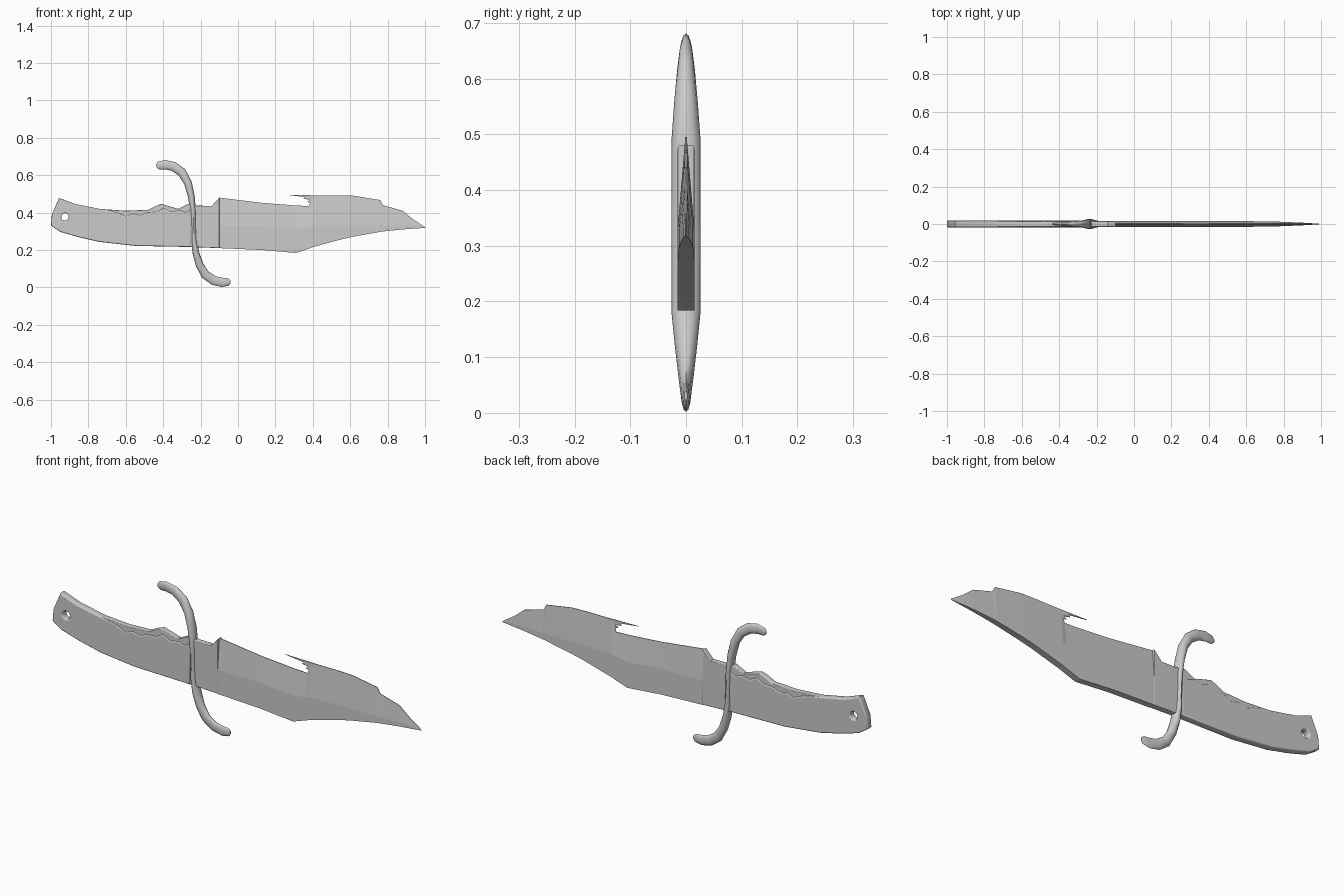
import bpy
import bmesh
import math
from mathutils import Vector

cube = bpy.data.objects.get("Cube")
if cube:
    bpy.data.objects.remove(cube, do_unlink=True)

# One plain steel grey for every part
steel = bpy.data.materials.new("steel grey")
steel.use_nodes = True
GREY = (0.6, 0.6, 0.6, 1.0)
steel.diffuse_color = GREY
steel.node_tree.nodes["Principled BSDF"].inputs["Base Color"].default_value = GREY


def select_only(ob):
    bpy.ops.object.select_all(action='DESELECT')
    ob.select_set(True)
    bpy.context.view_layer.objects.active = ob


def plate(name, outline, half, bevel=0.0, hole=None):
    """Upright plate from an x-z outline, with an optional round hole."""
    cu = bpy.data.curves.new(name, 'CURVE')
    cu.dimensions = '2D'
    cu.fill_mode = 'BOTH'
    cu.extrude = half - bevel
    cu.bevel_depth = bevel
    cu.bevel_resolution = 2
    cu.offset = -bevel
    loops = [outline]
    if hole:
        hx, hz, r = hole
        loops.append([(hx + r * math.cos(a * math.tau / 12),
                       hz + r * math.sin(a * math.tau / 12)) for a in range(12)])
    for loop in loops:
        sp = cu.splines.new('POLY')
        sp.points.add(len(loop) - 1)
        for p, (x, z) in zip(sp.points, loop):
            p.co = (x, z, 0, 1)
        sp.use_cyclic_u = True
    ob = bpy.data.objects.new(name, cu)
    bpy.context.collection.objects.link(ob)
    ob.rotation_euler.x = math.pi / 2
    select_only(ob)
    bpy.ops.object.convert(target='MESH')
    ob = bpy.context.object
    bpy.ops.object.transform_apply(location=False, rotation=True, scale=False)
    ob.data.materials.clear()
    ob.data.materials.append(steel)
    bpy.ops.object.shade_smooth_by_angle(angle=math.radians(35))
    return ob


def loft(name, rings, smooth):
    """Skin a row of equal rings and cap both ends."""
    bm = bmesh.new()
    rows = [[bm.verts.new(co) for co in ring] for ring in rings]
    n = len(rows[0])
    for a, b in zip(rows, rows[1:]):
        for i in range(n):
            j = (i + 1) % n
            bm.faces.new((a[i], a[j], b[j], b[i]))
    bm.faces.new(rows[0])
    bm.faces.new(rows[-1])
    bmesh.ops.recalc_face_normals(bm, faces=bm.faces)
    me = bpy.data.meshes.new(name)
    bm.to_mesh(me)
    bm.free()
    me.materials.append(steel)
    ob = bpy.data.objects.new(name, me)
    bpy.context.collection.objects.link(ob)
    if smooth:
        select_only(ob)
        bpy.ops.object.shade_smooth_by_angle(angle=math.radians(50))
    return ob


# Handle: full-length core with the wavy back, then thicker grip with a ragged upper edge
belly = [(-0.995, 0.39), (-1.0, 0.33), (-0.95, 0.297), (-0.85, 0.268),
         (-0.74, 0.243), (-0.55, 0.222)]
butt = [(-0.74, 0.42), (-0.87, 0.446), (-0.957, 0.478)]
lanyard_hole = (-0.925, 0.377, 0.02)

plate("handle_core", belly + [
    (-0.25, 0.216), (-0.10, 0.21), (-0.10, 0.48), (-0.14, 0.436), (-0.22, 0.437),
    (-0.265, 0.447), (-0.32, 0.42), (-0.37, 0.435), (-0.41, 0.446), (-0.44, 0.435),
    (-0.48, 0.415), (-0.6, 0.41)] + butt, 0.015, 0.003, lanyard_hole)
plate("handle_grip", belly + [
    (-0.25, 0.216), (-0.25, 0.42), (-0.28, 0.40), (-0.31, 0.412), (-0.36, 0.405),
    (-0.40, 0.425), (-0.43, 0.405), (-0.49, 0.40), (-0.52, 0.385), (-0.56, 0.395),
    (-0.6, 0.38), (-0.64, 0.398), (-0.68, 0.41)] + butt, 0.018, 0.006, lanyard_hole)

# Blade: stations of x, edge height and spine height, thick below the ridge, thin at the spine
stations = [(-0.10, 0.21, 0.48), (0.13, 0.20, 0.452), (0.31, 0.184, 0.438),
            (0.38, 0.208, 0.435), (0.40, 0.215, 0.492), (0.545, 0.255, 0.492),
            (0.62, 0.272, 0.49), (0.76, 0.297, 0.467), (0.775, 0.299, 0.44),
            (0.88, 0.31, 0.41), (0.935, 0.314, 0.365), (1.0, 0.318, 0.322)]
rings = []
for x, low, top in stations:
    half = 0.015 * min(1, (1.003 - x) / 0.3) ** 0.7
    ridge = min(0.33, (low + top) / 2)
    thin = min(half, 0.0015)
    rings.append([(x, -half, low), (x, -half, ridge), (x, -thin, top),
                  (x, thin, top), (x, half, ridge), (x, half, low)])
loft("blade", rings, False)

# Broken sliver pointing back from the clipped spine
plate("spine_prong", [(0.258, 0.495), (0.36, 0.483), (0.35, 0.474), (0.385, 0.468),
                      (0.37, 0.457), (0.395, 0.45), (0.38, 0.436), (0.43, 0.43),
                      (0.43, 0.492)], 0.002)

# Guard: S-shaped bar, deepest where it wraps the handle; x, z, half width, half depth
path = [(-0.437, 0.648, 0.008, 0.003), (-0.425, 0.651, 0.021, 0.007),
        (-0.39, 0.656, 0.025, 0.009), (-0.345, 0.647, 0.025, 0.012),
        (-0.30, 0.615, 0.024, 0.016), (-0.268, 0.56, 0.021, 0.021),
        (-0.25, 0.49, 0.018, 0.026), (-0.24, 0.41, 0.015, 0.026),
        (-0.237, 0.33, 0.013, 0.026), (-0.235, 0.25, 0.015, 0.026),
        (-0.224, 0.18, 0.018, 0.026), (-0.205, 0.12, 0.021, 0.02),
        (-0.175, 0.068, 0.024, 0.014), (-0.13, 0.037, 0.025, 0.01),
        (-0.085, 0.027, 0.025, 0.008), (-0.052, 0.029, 0.02, 0.006),
        (-0.04, 0.031, 0.008, 0.003)]
centres = [Vector((p[0], 0, p[1])) for p in path]
rings = []
for i, (x, z, wide, deep) in enumerate(path):
    along = (centres[min(i + 1, len(path) - 1)] - centres[max(i - 1, 0)]).normalized()
    side = Vector((along.z, 0, -along.x))
    rings.append([centres[i] + side * wide * math.cos(k * math.tau / 12)
                  + Vector((0, deep * math.sin(k * math.tau / 12), 0)) for k in range(12)])
loft("guard", rings, True)
